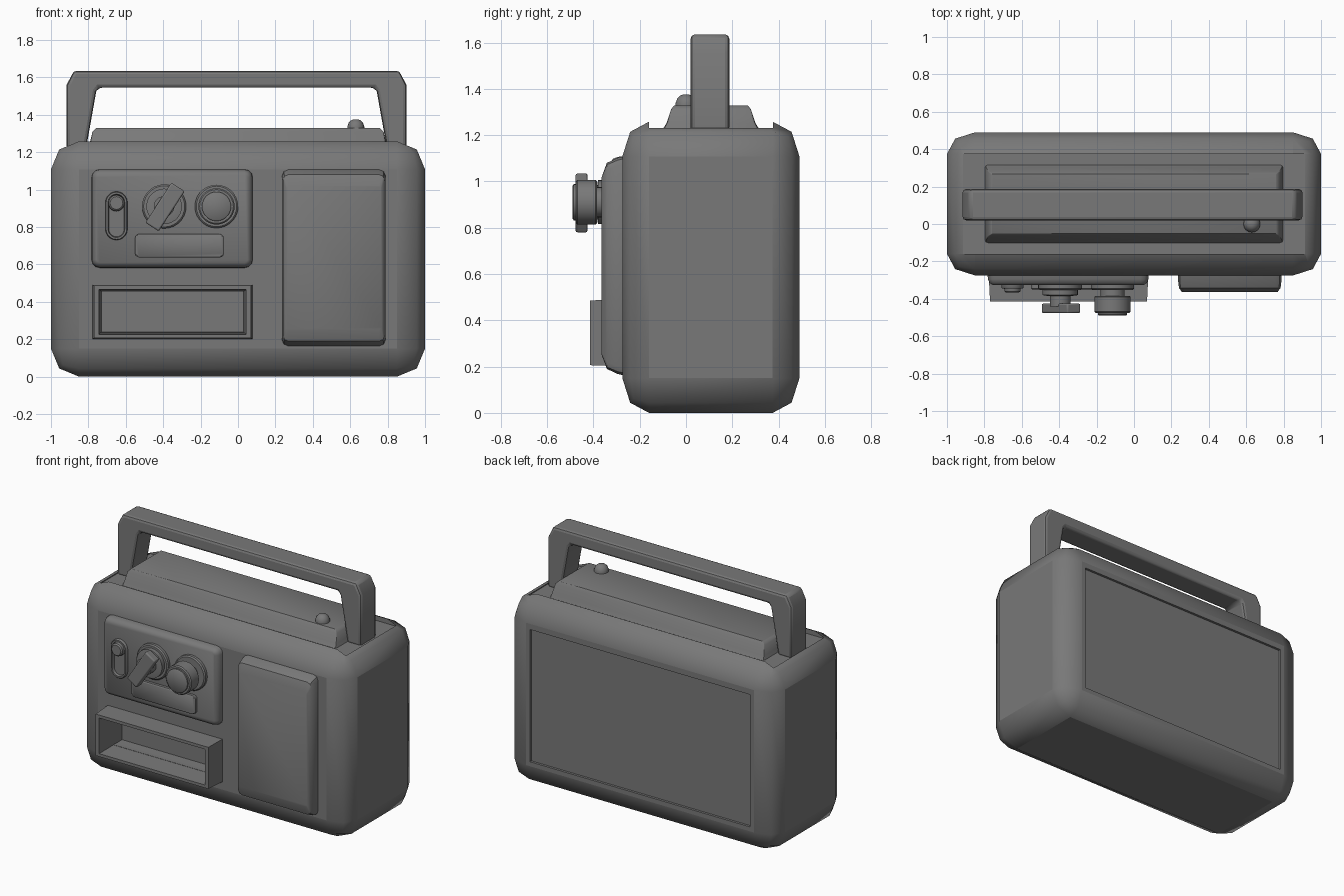
import bpy, bmesh, math
from mathutils import Vector

if "Cube" in bpy.data.objects:
    bpy.data.objects.remove(bpy.data.objects["Cube"])

# Dark grey plastic used on every part
grey = bpy.data.materials.new("dark_plastic")
grey.diffuse_color = (0.19, 0.19, 0.19, 1)
grey.use_nodes = True
grey.node_tree.nodes["Principled BSDF"].inputs["Base Color"].default_value = grey.diffuse_color


def finish(bm, name, angle=40):
    bmesh.ops.remove_doubles(bm, verts=bm.verts, dist=1e-4)
    bmesh.ops.recalc_face_normals(bm, faces=bm.faces)
    me = bpy.data.meshes.new(name)
    bm.to_mesh(me)
    bm.free()
    me.materials.append(grey)
    ob = bpy.data.objects.new(name, me)
    bpy.context.collection.objects.link(ob)
    smooth(ob, angle)
    return ob


def activate(ob):
    bpy.ops.object.select_all(action='DESELECT')
    ob.select_set(True)
    bpy.context.view_layer.objects.active = ob


def smooth(ob, angle):
    activate(ob)
    bpy.ops.object.shade_smooth_by_angle(angle=math.radians(angle))


def outline(w, h, r, n):
    """Rounded rectangle; n = segments per corner (0 = sharp)."""
    pts = []
    for q, (sx, sy) in enumerate([(1, 1), (-1, 1), (-1, -1), (1, -1)]):
        cx, cy = sx * (w / 2 - r), sy * (h / 2 - r)
        if n == 0:
            pts.append((sx * w / 2, sy * h / 2))
            continue
        for i in range(n + 1):
            a = (q + i / n) * math.pi / 2
            pts.append((cx + r * math.cos(a), cy + r * math.sin(a)))
    return pts


def loft(name, centre, size, r, n, levels, axis='Y', first_cap=True, turn=0):
    """Skin rounded rectangles; each level = (inset_u, inset_v, position along axis)."""
    bm = bmesh.new()
    rings = []
    c, s = math.cos(turn), math.sin(turn)
    for su, sv, d in levels:
        rr = max(r - min(su, sv), 0.004) if n else 0
        ring = []
        for u, v in outline(size[0] - 2 * su, size[1] - 2 * sv, rr, n):
            u, v = centre[0] + u * c - v * s, centre[1] + u * s + v * c
            ring.append(bm.verts.new((u, d, v) if axis == 'Y' else (u, v, d)))
        rings.append(ring)
    k = len(rings[0])
    for a, b in zip(rings, rings[1:]):
        for i in range(k):
            bm.faces.new((a[i], a[(i + 1) % k], b[(i + 1) % k], b[i]))
    if first_cap:
        bm.faces.new(rings[0])
    bm.faces.new(rings[-1])
    return finish(bm, name)


def turned(name, x, z, profile, n=7):
    """Round part facing front from (radius, y) pairs."""
    R = max(p[0] for p in profile)
    return loft(name, (x, z), (2 * R, 2 * R), R, n, [(R - r, R - r, y) for r, y in profile])


def box(name, lo, hi):
    lo, hi = Vector(lo), Vector(hi)
    m, d = (lo + hi) / 2, hi - lo
    return loft(name, (m.x, m.y), (d.x, d.y), 0, 0, [(0, 0, lo.z), (0, 0, hi.z)], 'Z')


def bevel(ob, width, segments):
    mod = ob.modifiers.new("bevel", 'BEVEL')
    mod.width, mod.segments = width, segments
    mod.limit_method = 'ANGLE'
    activate(ob)
    bpy.ops.object.modifier_apply(modifier=mod.name)


def cut(ob, cutter):
    mod = ob.modifiers.new("cut", 'BOOLEAN')
    mod.operation, mod.solver, mod.object = 'DIFFERENCE', 'EXACT', cutter
    activate(ob)
    bpy.ops.object.modifier_apply(modifier=mod.name)
    bpy.data.objects.remove(cutter)


# Main case (corners slightly tighter in depth) with top tray, back recess and front pocket
squash = 0.77
body = box("body", (-1, -0.275 / squash, 0), (1, 0.49 / squash, 1.258))
bevel(body, 0.15, 2)
for v in body.data.vertices:
    v.co.y *= squash
cut(body, box("tray_cutter", (-0.915, -0.16, 1.225), (0.915, 0.375, 1.5)))
cut(body, box("back_cutter", (-0.82, 0.474, 0.18), (0.82, 0.7, 1.07)))
cut(body, box("pocket_cutter", (-0.74, -0.5, 0.235), (0.04, -0.18, 0.462)))
smooth(body, 50)

# Raised top deck and its dome button
loft("top_deck", (0, 0.108), (1.6, 0.43), 0.02, 2,
     [(0, 0, 1.215), (0.008, 0.022, 1.25), (0.022, 0.042, 1.31), (0.04, 0.055, 1.328)], 'Z')
loft("top_button", (0.63, 0), (0.09, 0.09), 0.045, 4,
     [(0, 0, 1.31), (0, 0, 1.338), (0.007, 0.007, 1.358), (0.022, 0.022, 1.372),
      (0.036, 0.036, 1.376)], 'Z')

# Carry handle: half profile mirrored about its middle
half = [(0.908, 1.215), (0.908, 1.56), (0.87, 1.635)]
inner = [(0.735, 1.545), (0.75, 1.525), (0.805, 1.215)]
prof = half + [(-x, z) for x, z in half[::-1]] + [(-x, z) for x, z in inner[::-1]] + inner
bm = bmesh.new()
face = bm.faces.new([bm.verts.new((x - 0.008, 0.02, z)) for x, z in prof])
ext = bmesh.ops.extrude_face_region(bm, geom=[face])["geom"]
bmesh.ops.translate(bm, verts=[g for g in ext if isinstance(g, bmesh.types.BMVert)], vec=(0, 0.167, 0))
handle = finish(bm, "handle")
bevel(handle, 0.018, 2)
smooth(handle, 40)

# Large front pad
loft("front_pad", (0.512, 0.635), (0.555, 0.95), 0.035, 2,
     [(0, 0, -0.26), (0, 0.008, -0.295), (0.006, 0.03, -0.342), (0.022, 0.09, -0.364)])

# Control panel and label plate
loft("control_panel", (-0.352, 0.845), (0.865, 0.53), 0.045, 3,
     [(0, 0, -0.26), (0.004, 0.004, -0.295), (0.012, 0.012, -0.315), (0.03, 0.03, -0.327)])
loft("label_plate", (-0.313, 0.7), (0.475, 0.125), 0.022, 3,
     [(0, 0, -0.31), (0, 0, -0.345), (0.006, 0.006, -0.35)])

# Slide switch: rimmed slot with a round peg
loft("switch_rim", (-0.65, 0.86), (0.118, 0.26), 0.059, 5,
     [(0, 0, -0.31), (0, 0, -0.34), (0.004, 0.004, -0.345), (0.014, 0.014, -0.345), (0.018, 0.018, -0.328)])
turned("switch_peg", -0.65, 0.928,
       [(0.044, -0.32), (0.044, -0.345), (0.042, -0.36), (0.034, -0.367)], 5)

# Selector dial with lever
turned("selector_base", -0.395, 0.91, [(0.118, -0.31), (0.118, -0.345), (0.11, -0.352), (0.095, -0.352),
                                       (0.095, -0.38), (0.07, -0.384), (0.055, -0.384), (0.055, -0.44)])
lever = loft("selector_lever", (-0.39, 0.907), (0.255, 0.085), 0, 0,
             [(0, 0, -0.425), (0, 0, -0.477)], turn=math.radians(57))
bevel(lever, 0.008, 2)

# Round volume dial
turned("round_dial", -0.115, 0.91,
       [(0.116, -0.31), (0.116, -0.345), (0.108, -0.352), (0.065, -0.352), (0.065, -0.385), (0.092, -0.385),
        (0.097, -0.39), (0.097, -0.468), (0.09, -0.475), (0.078, -0.475), (0.078, -0.485), (0.072, -0.49)])

# Protruding pocket frame, open inside
loft("pocket_frame", (-0.35, 0.346), (0.855, 0.288), 0, 0,
     [(0, 0, -0.26), (0.008, 0.004, -0.415), (0.034, 0.024, -0.415), (0.047, 0.036, -0.19)],
     first_cap=False)
